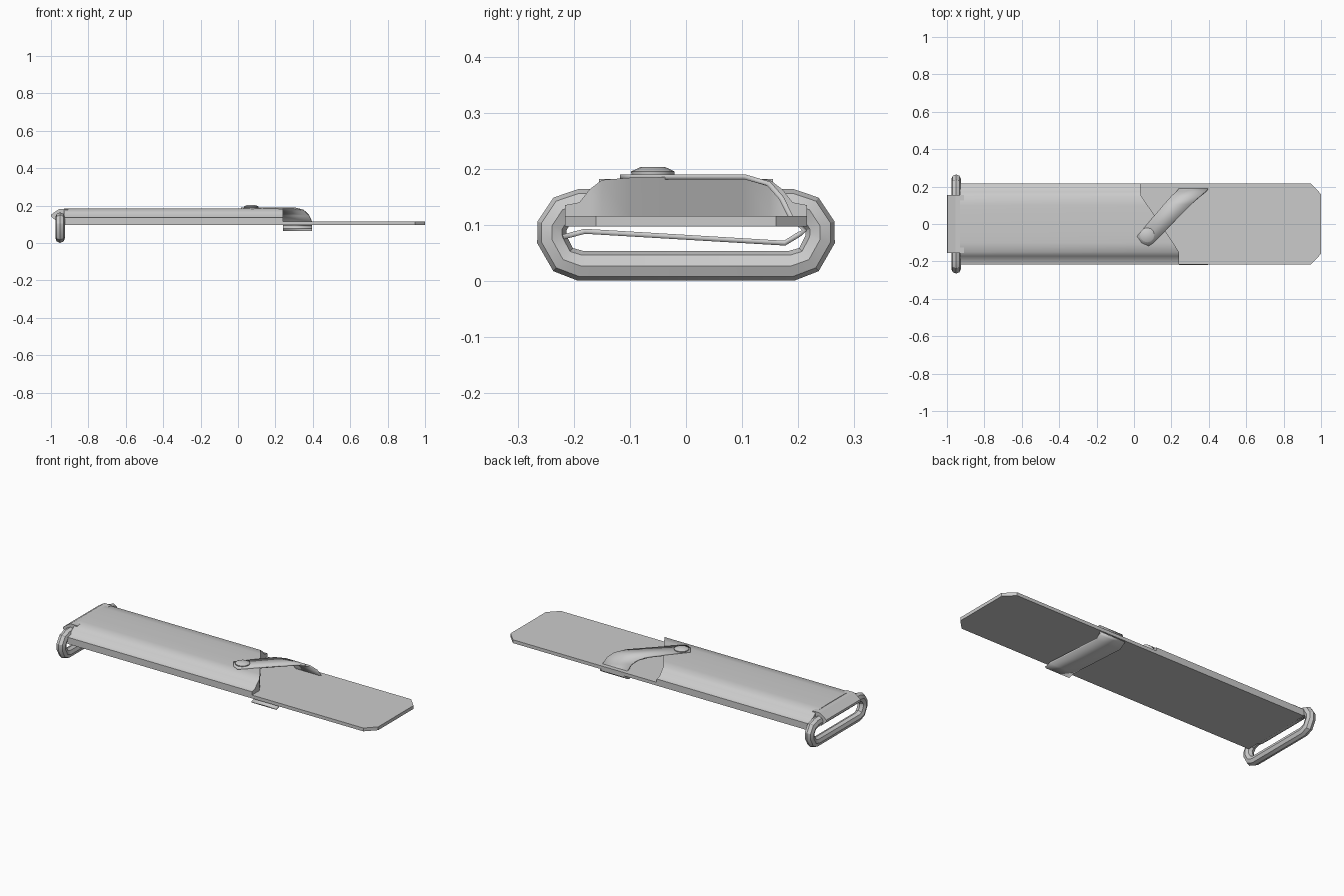
import bpy, bmesh, math
from mathutils import Vector

if "Cube" in bpy.data.objects:
    bpy.data.objects.remove(bpy.data.objects["Cube"])


def make(name, verts, faces, smooth=None):
    me = bpy.data.meshes.new(name)
    me.from_pydata(verts, [], faces)
    bm = bmesh.new()
    bm.from_mesh(me)
    bmesh.ops.recalc_face_normals(bm, faces=bm.faces)
    bm.to_mesh(me)
    bm.free()
    ob = bpy.data.objects.new(name, me)
    bpy.context.collection.objects.link(ob)
    if smooth:
        finish(ob, smooth)
    return ob


def finish(ob, angle):
    bpy.ops.object.select_all(action='DESELECT')
    ob.select_set(True)
    bpy.context.view_layer.objects.active = ob
    bpy.ops.object.shade_smooth_by_angle(angle=math.radians(angle))


def prism(name, start, end, smooth=None):
    """Solid between two matching closed outlines."""
    n = len(start)
    sides = [(i, (i + 1) % n, n + (i + 1) % n, n + i) for i in range(n)]
    return make(name, start + end, sides + [tuple(range(n)), tuple(range(n, 2 * n))], smooth)


# Back plate with clipped corners
outline = [(-0.93, -0.216), (0.945, -0.216), (1, -0.16), (1, 0.16), (0.945, 0.216), (-0.93, 0.216)]
prism("back_plate", [(x, y, 0.097) for x, y in outline], [(x, y, 0.116) for x, y in outline])

# Domed front cover with a slanted mouth
half = [(0.216, 0.135), (0.19, 0.14), (0.172, 0.163), (0.15, 0.18), (0.1, 0.184), (0.04, 0.185)]
arch = [(-y, z) for y, z in half] + half[::-1]


def mouth(y):
    t = min(1, max(0, (0.155 - y) / 0.3))
    return 0.035 + 0.205 * t


section = [(-0.216, 0.115)] + arch + [(0.216, 0.115)]
# Strips between upper and lower rows keep the slanted end clean
rows_l = [(-0.93, y, z) for y, z in section]
rows_r = [(mouth(y), y, z) for y, z in section]
base_l = [(-0.93, y, 0.114) for y, z in section]
base_r = [(mouth(y), y, 0.114) for y, z in section]
n = len(section)
faces = []
for i in range(n - 1):
    a, b, c, d = (k * n + i for k in range(4))
    faces += [(a, b, b + 1, a + 1), (c, c + 1, d + 1, d),
              (a, a + 1, c + 1, c), (b, d, d + 1, b + 1)]
faces += [(0, 2 * n, 3 * n, n), (n - 1, 2 * n - 1, 4 * n - 1, 3 * n - 1)]
make("front_cover", rows_l + rows_r + base_l + base_r, faces, 50)

# Folded tab holding the ring
tab = [(-0.91, 0.182), (-0.955, 0.182), (-0.998, 0.153), (-1, 0.142), (-0.965, 0.112), (-0.93, 0.098), (-0.91, 0.098)]
prism("ring_tab", [(x, -0.155, z) for x, z in tab], [(x, 0.155, z) for x, z in tab])

# Hanging ring
quarter = [(0.188, 0.027), (0.219, 0.038), (0.239, 0.074), (0.239, 0.098), (0.22, 0.127), (0.188, 0.137)]
path = quarter + [(-y, z) for y, z in quarter[::-1]]
m, sides = len(path), 8
verts, faces = [], []
for i in range(m):
    p = Vector((0, *path[i]))
    into = (p - Vector((0, *path[i - 1]))).normalized()
    out = (Vector((0, *path[(i + 1) % m])) - p).normalized()
    tan = (into + out).normalized()
    nor = tan.cross(Vector((1, 0, 0)))
    for j in range(sides):
        a = 2 * math.pi * j / sides
        v = p + nor * (0.027 * math.cos(a))
        verts.append((-0.951 + 0.026 * math.sin(a), v.y, v.z))
        faces.append((i * sides + j, i * sides + (j + 1) % sides,
                      (i + 1) % m * sides + (j + 1) % sides, (i + 1) % m * sides + j))
make("hanging_ring", verts, faces, 30)

# Retaining strap: left x, left y, right x, right y, z
strap = [(0.04, -0.1, 0.078, -0.118, 0.19), (0.016, -0.065, 0.105, -0.1, 0.19),
         (0.16, 0.105, 0.305, 0.105, 0.19), (0.2, 0.15, 0.352, 0.15, 0.177),
         (0.226, 0.174, 0.38, 0.174, 0.15), (0.24, 0.19, 0.395, 0.19, 0.117),
         (0.24, 0.216, 0.395, 0.216, 0.09), (0.24, 0.205, 0.395, 0.205, 0.08),
         (0.24, 0.177, 0.395, 0.177, 0.063), (0.24, -0.18, 0.395, -0.18, 0.084),
         (0.24, -0.218, 0.395, -0.218, 0.074)]
verts = []
for lx, ly, rx, ry, z in strap:
    verts += [(lx, ly, z), (rx, ry, z)]
faces = [(2 * i, 2 * i + 1, 2 * i + 3, 2 * i + 2) for i in range(len(strap) - 1)]
ob = make("retaining_strap", verts, faces)
if ob.data.polygons[0].normal.z < 0:
    ob.data.flip_normals()
mod = ob.modifiers.new("thickness", 'SOLIDIFY')
mod.thickness = 0.009
mod.offset = -1
finish(ob, 40)

# Domed snap button
rings = [(0.038, 0.188), (0.039, 0.195), (0.022, 0.203)]
k = 12
verts = [(0.07 + r * math.cos(2 * math.pi * j / k), -0.059 + r * math.sin(2 * math.pi * j / k), z)
         for r, z in rings for j in range(k)]
faces = [(i * k + j, i * k + (j + 1) % k, (i + 1) * k + (j + 1) % k, (i + 1) * k + j)
         for i in range(2) for j in range(k)]
faces += [tuple(range(k)), tuple(range(2 * k, 3 * k))]
make("snap_button", verts, faces, 50)
